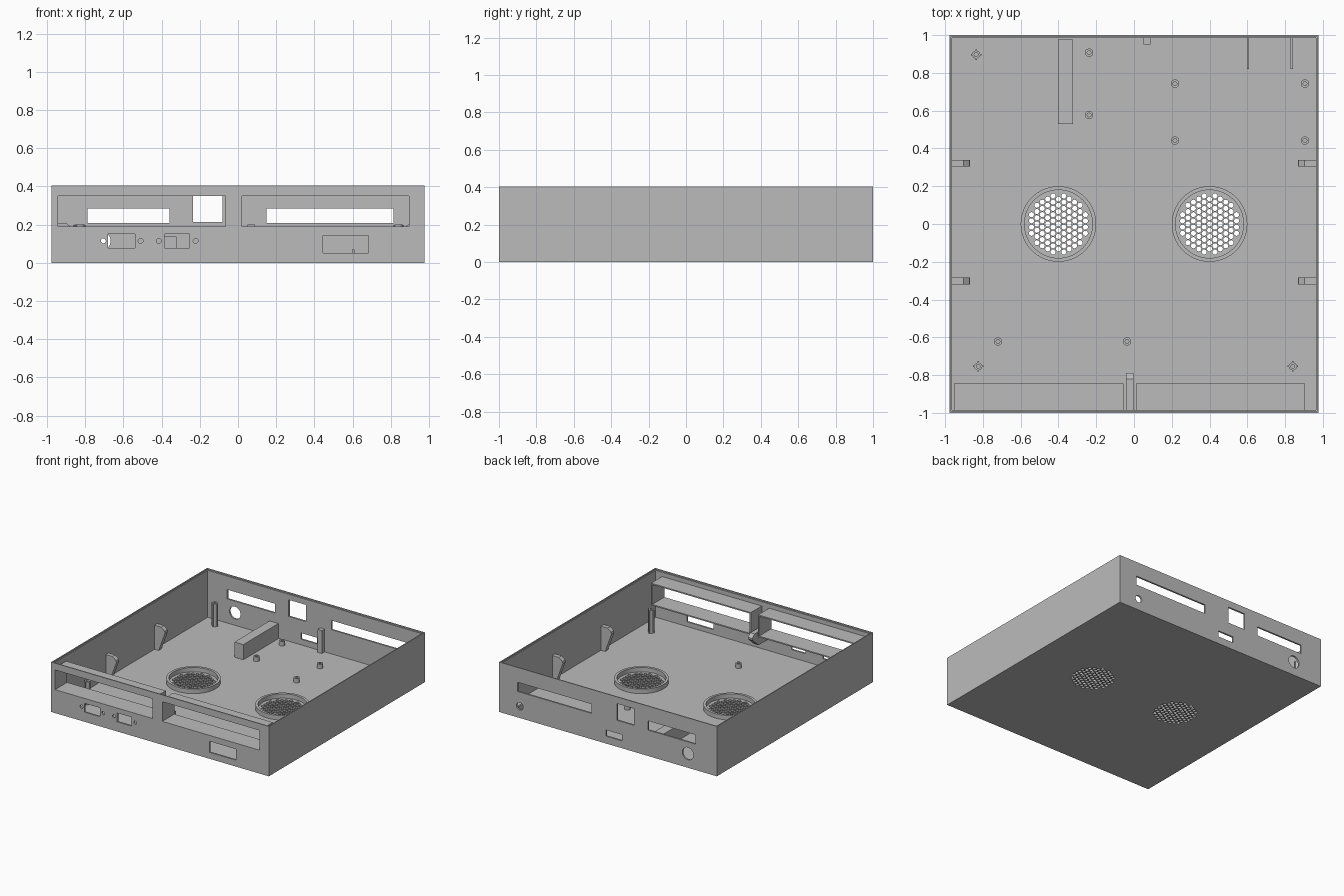
import bpy, bmesh, math
from mathutils import Matrix, Vector

if "Cube" in bpy.data.objects:
    bpy.data.objects.remove(bpy.data.objects["Cube"])

W, D, H = 0.977, 1.0, 0.405      # half width, half depth, height
T = 0.014                        # wall thickness
IX, IY = W - T, D - T            # inner wall faces

grey = bpy.data.materials.new("plain_grey")
grey.use_nodes = True
grey.diffuse_color = (0.5, 0.5, 0.5, 1)
grey.node_tree.nodes["Principled BSDF"].inputs["Base Color"].default_value = (0.5, 0.5, 0.5, 1)


def finish(name, bm):
    bmesh.ops.recalc_face_normals(bm, faces=bm.faces)
    mesh = bpy.data.meshes.new(name)
    bm.to_mesh(mesh)
    bm.free()
    mesh.materials.append(grey)
    obj = bpy.data.objects.new(name, mesh)
    bpy.context.collection.objects.link(obj)
    return obj


def add_box(bm, x0, x1, y0, y1, z0, z1):
    size = Matrix.Diagonal((x1 - x0, y1 - y0, z1 - z0, 1))
    mid = Matrix.Translation(((x0 + x1) / 2, (y0 + y1) / 2, (z0 + z1) / 2))
    bmesh.ops.create_cube(bm, size=1, matrix=mid @ size)


def add_cyl(bm, loc, r, depth, along_y=False, sides=16):
    turn = Matrix.Rotation(math.pi / 2, 4, "X") if along_y else Matrix()
    bmesh.ops.create_cone(bm, cap_ends=True, segments=sides, radius1=r, radius2=r,
                          depth=depth, matrix=Matrix.Translation(loc) @ turn)


def box(name, *dims):
    bm = bmesh.new()
    add_box(bm, *dims)
    return finish(name, bm)


def tube(name, x, y, r_out, r_in, z1, sides):
    # ring made by spinning a rectangular section
    bm = bmesh.new()
    z0 = T - 0.002
    vs = [bm.verts.new((x + r, y, z)) for r, z in
          ((r_in, z0), (r_out, z0), (r_out, z1), (r_in, z1))]
    edges = [bm.edges.new((vs[i], vs[(i + 1) % 4])) for i in range(4)]
    bmesh.ops.spin(bm, geom=vs + edges, cent=(x, y, 0), axis=(0, 0, 1),
                   angle=math.tau, steps=sides)
    bmesh.ops.remove_doubles(bm, verts=bm.verts, dist=0.0001)
    return finish(name, bm)


def prism(name, profile, a0, a1, along):
    # profile is (u, z); extruded along y or x
    bm = bmesh.new()
    place = (lambda u, z: (u, a0, z)) if along == "y" else (lambda u, z: (a0, u, z))
    face = bm.faces.new([bm.verts.new(place(u, z)) for u, z in profile])
    ext = bmesh.ops.extrude_face_region(bm, geom=[face])
    move = Vector((0, a1 - a0, 0)) if along == "y" else Vector((a1 - a0, 0, 0))
    bmesh.ops.translate(bm, vec=move,
                        verts=[v for v in ext["geom"] if isinstance(v, bmesh.types.BMVert)])
    return finish(name, bm)


def cut(target, bm):
    cutter = finish("cutter", bm)
    cutter.hide_render = True
    mod = target.modifiers.new("cut", "BOOLEAN")
    mod.operation, mod.solver, mod.object = "DIFFERENCE", "EXACT", cutter
    graph = bpy.context.evaluated_depsgraph_get()
    mesh = bpy.data.meshes.new_from_object(target.evaluated_get(graph))
    target.modifiers.clear()
    target.data = mesh
    bpy.data.objects.remove(cutter)


# Open tray
case = box("case_shell", -W, W, -D, D, 0, H)
bm = bmesh.new()
add_box(bm, -IX, IX, -IY, IY, T, H + 0.1)
cut(case, bm)
# Thin step round the rim
bm = bmesh.new()
add_box(bm, -IX - 0.006, IX + 0.006, -IY - 0.006, IY + 0.006, H - 0.01, H + 0.1)
cut(case, bm)

bays = ((-0.943, -0.066), (0.02, 0.895))
BZ0, BZ1 = 0.19, 0.35
bm = bmesh.new()
# Front openings: bays, ports and screw holes
front = [(x0, x1, BZ0, BZ1) for x0, x1 in bays]
front += [(-0.68, -0.54, 0.078, 0.15), (-0.385, -0.255, 0.078, 0.15), (0.445, 0.683, 0.052, 0.142)]
for x0, x1, z0, z1 in front:
    add_box(bm, x0, x1, -D - 0.05, -IY + 0.01, z0, z1)
for x in (-0.705, -0.51, -0.415, -0.222):
    add_cyl(bm, (x, -D, 0.115), 0.013, 0.1, True)
# Back openings
for x0, x1, z0, z1 in ((-0.787, -0.36, 0.21, 0.285), (-0.235, -0.08, 0.215, 0.35),
                       (0.148, 0.815, 0.21, 0.285), (-0.125, 0.018, 0.06, 0.11)):
    add_box(bm, x0, x1, IY - 0.01, D + 0.05, z0, z1)
add_cyl(bm, (-0.717, D, 0.115), 0.05, 0.1, True, 32)
add_cyl(bm, (0.793, D, 0.095), 0.03, 0.1, True, 24)
# Hexagonal pattern of vent holes in the floor
PITCH = 0.033
for cx in (-0.4, 0.4):
    for i in range(-5, 6):
        for j in range(-6, 6):
            dx, dy = i * PITCH * 0.866, (j + (i % 2) / 2) * PITCH
            if math.hypot(dx, dy) < 0.153:
                add_cyl(bm, (cx + dx, dy, 0), 0.0135, 0.1, sides=12)
cut(case, bm)

# Fan rings
for side, x in (("right", -0.4), ("left", 0.4)):
    tube("fan_ring_" + side, x, 0, 0.2, 0.18, 0.05, 64)

# Drive bay sleeves, open at both ends
S = 0.01
for side, (x0, x1) in zip(("right", "left"), bays):
    bm = bmesh.new()
    y0, y1 = -IY - 0.002, -0.845
    add_box(bm, x0 - S, x1 + S, y0, y1, BZ1, BZ1 + S)
    add_box(bm, x0 - S, x1 + S, y0, y1, BZ0 - S, BZ0)
    add_box(bm, x0 - S, x0, y0, y1, BZ0, BZ1)
    add_box(bm, x1, x1 + S, y0, y1, BZ0, BZ1)
    finish("bay_sleeve_" + side, bm)

# Short board standoffs
for x, y in ((-0.238, 0.907), (-0.238, 0.577), (0.217, 0.743), (0.905, 0.743),
             (0.217, 0.442), (0.905, 0.442), (-0.72, -0.622), (-0.037, -0.622)):
    tube("standoff", x, y, 0.022, 0.01, 0.05, 24)

# Tall corner posts with crossed ribs
for x, y in ((-0.836, 0.897), (-0.825, -0.754), (0.841, -0.754)):
    tube("tall_post", x, y, 0.021, 0.01, 0.2, 24)
    for sx, sy in ((1, 0), (-1, 0), (0, 1), (0, -1)):
        cx, cy = x + sx * 0.0215, y + sy * 0.0215
        hx, hy = (0.006, 0.004) if sx else (0.004, 0.006)
        box("post_rib", cx - hx, cx + hx, cy - hy, cy + hy, T, 0.197)

# Gusset clips on the side walls
clip = ((IX + 0.002, T), (0.925, T), (0.868, 0.17), (0.872, 0.185), (0.903, 0.21), (IX + 0.002, 0.21))
for y in (-0.302, 0.322):
    for s in (-1, 1):
        prism("side_clip", [(s * u, z) for u, z in clip], y - 0.018, y + 0.018, "y")

# Centre clip between the bays and post on the back wall
prism("front_clip", ((-IY - 0.002, 0.1), (-0.87, 0.1), (-0.79, 0.17), (-0.79, 0.185),
                     (-0.82, 0.21), (-IY - 0.002, 0.21)), -0.042, -0.003, "x")
box("back_post", 0.05, 0.088, 0.95, IY + 0.002, T, 0.2)

# Long support block and low ribs at the back
box("support_block", -0.403, -0.323, 0.53, 0.978, T, 0.137)
for x in (0.603, 0.835):
    box("back_rib", x - 0.006, x + 0.006, 0.82, IY + 0.002, T, 0.07)

# Smooth round parts, keep edges sharp
bpy.ops.object.select_all(action="DESELECT")
for obj in bpy.context.collection.objects:
    if obj.type == "MESH" and obj.data.materials and obj.data.materials[0] == grey:
        obj.select_set(True)
        bpy.context.view_layer.objects.active = obj
bpy.ops.object.shade_smooth_by_angle(angle=math.radians(29))
